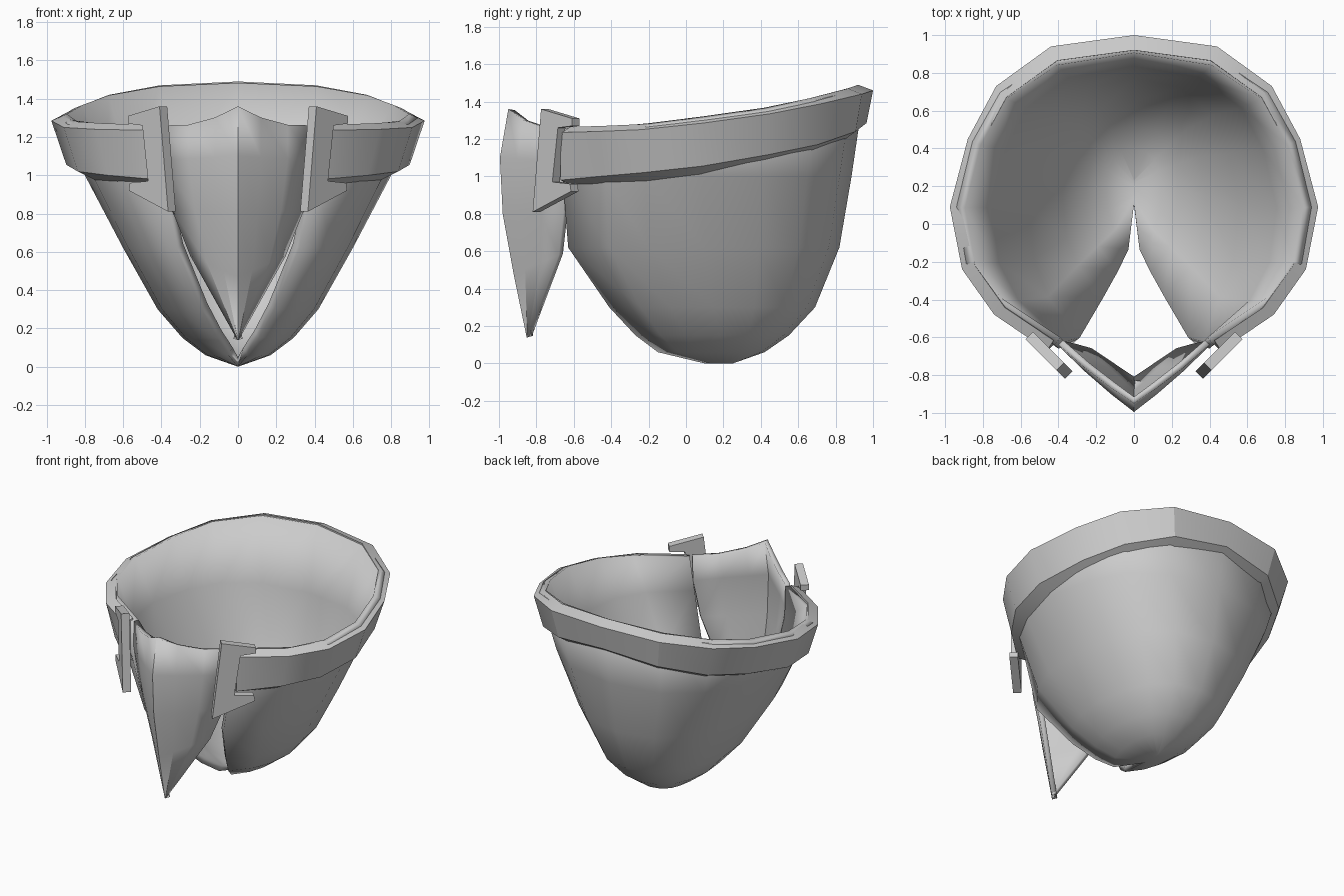
import bpy, bmesh, math
from mathutils import Vector

if "Cube" in bpy.data.objects:
    bpy.data.objects.remove(bpy.data.objects["Cube"])

grey = bpy.data.materials.new("plain grey")
grey.use_nodes = True
GREY = (0.6, 0.6, 0.6, 1)
grey.diffuse_color = GREY
grey.node_tree.nodes["Principled BSDF"].inputs["Base Color"].default_value = GREY


def finish(name, bm, thickness=0, angle=35):
    """Turn a bmesh into a grey object, thickened inward if asked."""
    bmesh.ops.remove_doubles(bm, verts=bm.verts, dist=0.0005)
    mesh = bpy.data.meshes.new(name)
    bm.to_mesh(mesh)
    bm.free()
    mesh.materials.append(grey)
    ob = bpy.data.objects.new(name, mesh)
    bpy.context.collection.objects.link(ob)
    bpy.ops.object.select_all(action='DESELECT')
    ob.select_set(True)
    bpy.context.view_layer.objects.active = ob
    if thickness:
        mod = ob.modifiers.new("thickness", 'SOLIDIFY')
        mod.thickness = thickness
        mod.offset = -1
    bpy.ops.object.shade_smooth_by_angle(angle=math.radians(angle))
    return ob


def mirrored(half):
    """Extend a half row that ends at x = 0 to a full row."""
    return half + [(-x, y, z) for x, y, z in reversed(half[:-1])]


def sheet(rows, closed=False):
    """Skin rows of points; a closed sheet becomes a capped tube."""
    bm = bmesh.new()
    grid = [[bm.verts.new(p) for p in row] for row in rows]
    if closed:
        for col, flip in ((0, 1), (-1, -1)):
            bm.faces.new([row[col] for row in grid][::flip])
        grid.append(grid[0])
    for a, b in zip(grid, grid[1:]):
        for k in range(len(a) - 1):
            bm.faces.new((a[k], b[k], b[k + 1], a[k + 1]))
    return bm


# Outer rim outline, front to back: x, y, top z, bottom z
RIM = [(.46, -.67, 1.235, .98), (.74, -.48, 1.24, 1.0), (.91, -.24, 1.25, 1.02),
       (.975, .09, 1.285, 1.055), (.88, .45, 1.335, 1.115), (.73, .73, 1.39, 1.17),
       (.44, .94, 1.44, 1.24), (0, 1.0, 1.46, 1.285)]

# Bowl: each level gives front edge x and y, half width, widest y, back y, height
FRONT = [(0, 0), (.62, .30), (.90, .59), (1, 1)]
BACK = [(.91, .40), (.755, .70), (.455, .92), (0, 1)]
LEVELS = [(.42, -.64, .94, .09, .955, None), (.40, -.66, .80, .09, .885, 1.0),
          (.32, -.63, .60, .10, .82, .62), (.19, -.41, .42, .15, .69, .30),
          (.11, -.27, .29, .18, .55, .15), (.05, -.15, .17, .20, .42, .06),
          (0, .10, 0, .20, .25, 0)]
rows = []
for xe, ye, w, ys, yb, z in LEVELS:
    pts = [(xe + (w - xe) * a, ye + (ys - ye) * b) for a, b in FRONT]
    pts += [(w * a, ys + (yb - ys) * b) for a, b in BACK]
    rows.append(mirrored([(x, y, r[2] + .015 if z is None else z)
                          for (x, y), r in zip(pts, RIM)]))
finish("bowl_shell", sheet(rows), thickness=.05, angle=45)

# Band around the top of the bowl
inner_top = [(x * .925, y * .92, t + .03) for x, y, t, b in RIM]
outer_top = [(x, y, t) for x, y, t, b in RIM]
outer_low = [(x * .92, y * .965, b) for x, y, t, b in RIM]
inner_low = [(x * .82, y * .90, b - .045) for x, y, t, b in RIM]
# the front end stays level with the clasp
outer_low[0] = (.455, -.67, .98)
inner_low[0] = (.41, -.62, .955)
band = [mirrored(r) for r in (inner_top, outer_top, outer_low, inner_low)]
finish("rim_band", sheet(band, closed=True), angle=25)

# Pointed front flap: centre y, z and side edge x, y, z for each row
FLAP = [(-.95, 1.36, .40, -.64, 1.26), (-.995, 1.1, .40, -.645, 1.08),
        (-.98, .8, .345, -.655, .82), (-.92, .47, .25, -.68, .58),
        (-.852, .14, .004, -.845, .14)]
rows = []
for i, (cy, cz, ex, ey, ez) in enumerate(FLAP):
    half = [(0, cy, cz)]
    for f in (.3, .65, 1):
        dip = -.035 * math.sin(f * math.pi) if i == 0 else 0
        bulge = -.015 * math.sin(f * math.pi) if i < 4 else 0
        half.append((ex * f, cy + (ey - cy) * f + bulge, cz + (ez - cz) * f + dip))
    right = [(-x, y, z) for x, y, z in reversed(half)]
    rows.append(right + half[1:])
finish("front_flap", sheet(rows), thickness=.035, angle=45)

# Slanted C-shaped clasps at the band ends
CLASP = [(.39, 1.36), (.555, 1.31), (.555, 1.27), (.48, 1.26),
         (.45, .97), (.545, .96), (.55, .92), (.345, .81)]
for side, name in ((1, "left_clasp"), (-1, "right_clasp")):
    bm = bmesh.new()
    face = bm.faces.new([bm.verts.new((side * (x - .02), x - 1.125, z)) for x, z in CLASP])
    out = bmesh.ops.extrude_face_region(bm, geom=[face])
    verts = [v for v in out["geom"] if isinstance(v, bmesh.types.BMVert)]
    bmesh.ops.translate(bm, verts=verts, vec=Vector((side * .04, -.04, 0)))
    bmesh.ops.recalc_face_normals(bm, faces=bm.faces)
    finish(name, bm, angle=20)
